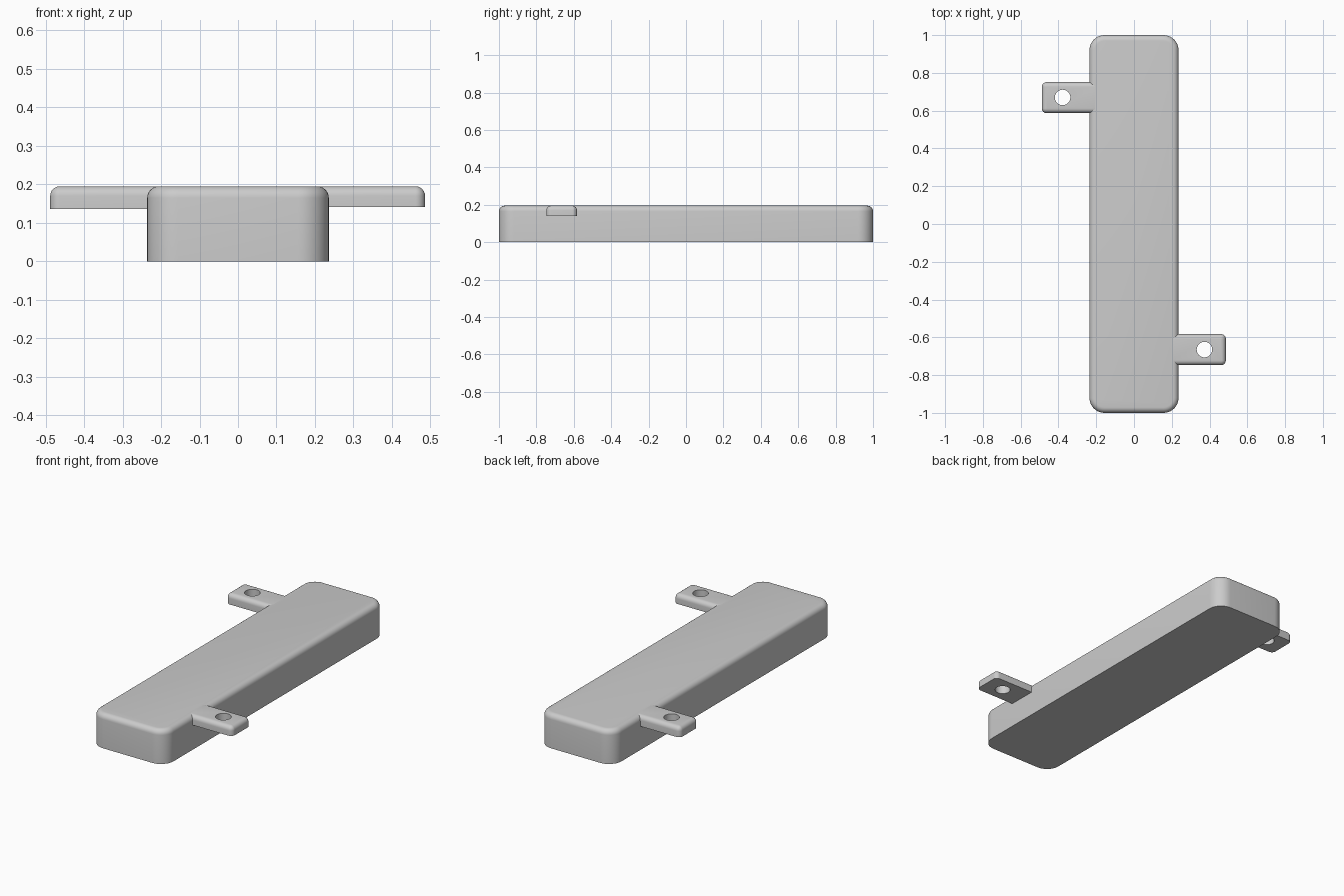
import bpy, bmesh, math

if "Cube" in bpy.data.objects:
    bpy.data.objects.remove(bpy.data.objects["Cube"], do_unlink=True)

grey = bpy.data.materials.new("plain grey")
grey.use_nodes = True
grey.diffuse_color = (0.6, 0.6, 0.6, 1)
grey.node_tree.nodes["Principled BSDF"].inputs["Base Color"].default_value = grey.diffuse_color


def rounded_slab(name, lo, hi, corner, fillet, root_x=None):
    """Box with rounded upright corners and a filleted top; the root_x side stays square."""
    bm = bmesh.new()
    bmesh.ops.create_cube(bm, size=1)
    for v in bm.verts:
        v.co = [(a + b) / 2 + c * (b - a) for a, b, c in zip(lo, hi, v.co)]

    def at_root(e):
        return root_x is not None and all(abs(v.co.x - root_x) < 1e-4 for v in e.verts)

    def upright(e):
        return abs(e.verts[0].co.z - e.verts[1].co.z) > 1e-4

    def on_top(e):
        return all(v.co.z > hi[2] - 1e-4 for v in e.verts)

    for rule, radius, steps in ((upright, corner, 10), (on_top, fillet, 6)):
        edges = [e for e in bm.edges if rule(e) and not at_root(e)]
        bmesh.ops.bevel(bm, geom=edges, offset=radius, offset_type='OFFSET',
                        segments=steps, profile=0.5, affect='EDGES', clamp_overlap=True)
    bmesh.ops.recalc_face_normals(bm, faces=bm.faces)
    mesh = bpy.data.meshes.new(name)
    bm.to_mesh(mesh)
    bm.free()
    mesh.materials.append(grey)
    ob = bpy.data.objects.new(name, mesh)
    bpy.context.collection.objects.link(ob)
    return ob


def activate(ob):
    bpy.ops.object.select_all(action='DESELECT')
    ob.select_set(True)
    bpy.context.view_layer.objects.active = ob


def drill(ob, x, y, z, radius):
    bpy.ops.mesh.primitive_cylinder_add(vertices=40, radius=radius, depth=0.3, location=(x, y, z))
    cutter = bpy.context.object
    cutter.hide_render = True
    cutter.data.materials.append(grey)
    mod = ob.modifiers.new("hole", 'BOOLEAN')
    mod.operation, mod.solver, mod.object = 'DIFFERENCE', 'EXACT', cutter
    activate(ob)
    bpy.ops.object.modifier_apply(modifier=mod.name)
    bpy.data.objects.remove(cutter, do_unlink=True)


# Main block
top, half, fillet = 0.195, 0.236, 0.03
body = rounded_slab("body", (-half, -1, 0), (half, 1, top), 0.08, fillet)

# Mounting tabs, starting where the flat top of the block ends
root = half - fillet
left_tab = rounded_slab("left_tab", (root, -0.747, 0.141), (0.486, -0.583, top), 0.025, 0.025, root)
drill(left_tab, 0.373, -0.665, 0.17, 0.041)
right_tab = rounded_slab("right_tab", (-0.488, 0.587, 0.136), (-root, 0.751, top), 0.025, 0.025, -root)
drill(right_tab, -0.378, 0.67, 0.17, 0.041)

for ob in (body, left_tab, right_tab):
    activate(ob)
    bpy.ops.object.shade_smooth_by_angle(angle=math.radians(35))
